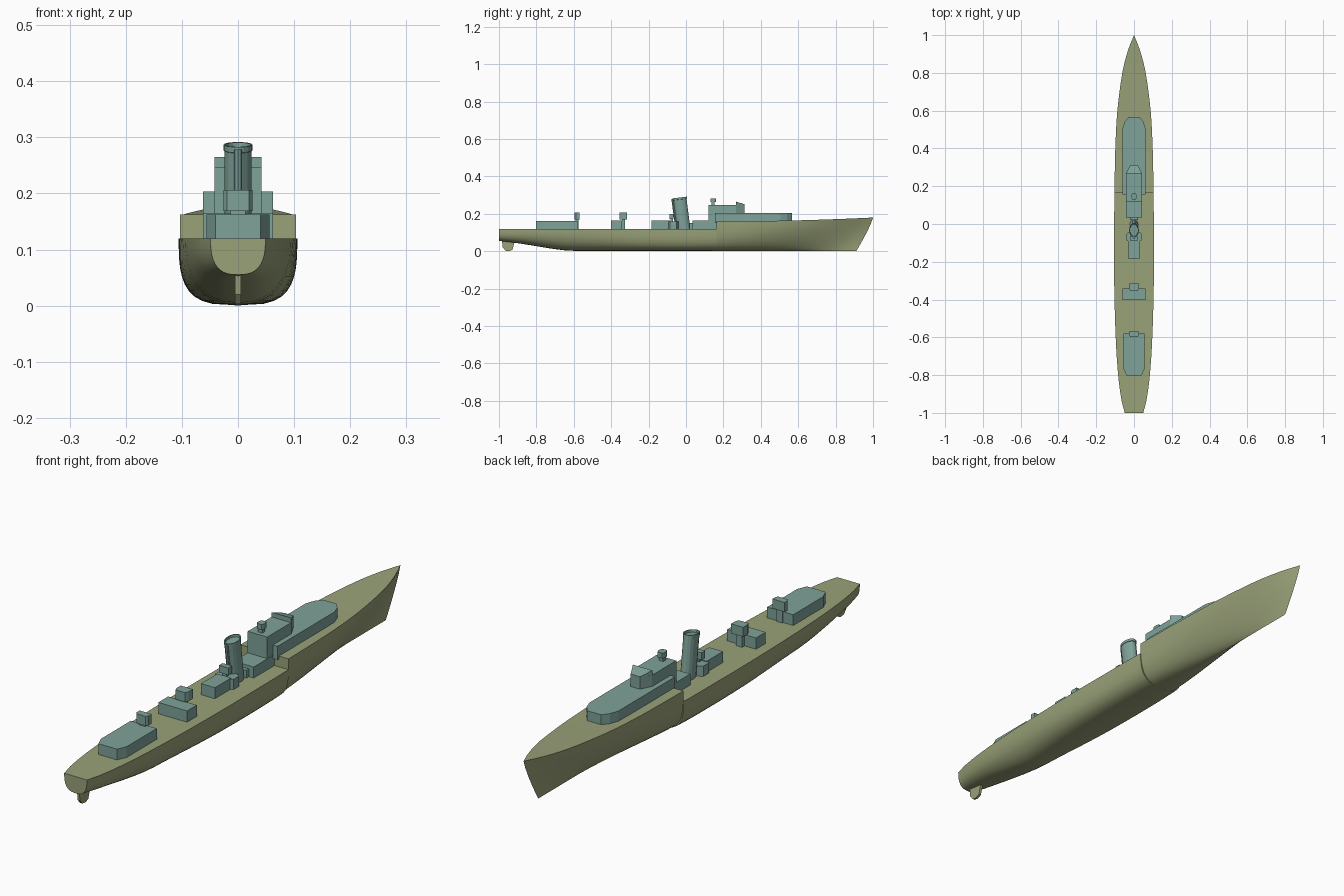
import bpy, bmesh, math

if "Cube" in bpy.data.objects:
    bpy.data.objects.remove(bpy.data.objects["Cube"])

def material(name, rgb):
    m = bpy.data.materials.new(name)
    m.diffuse_color = (*rgb, 1)
    m.use_nodes = True
    m.node_tree.nodes["Principled BSDF"].inputs["Base Color"].default_value = m.diffuse_color
    return m

OLIVE = material("olive_paint", (0.32, 0.36, 0.19))
TEAL = material("teal_paint", (0.21, 0.36, 0.32))

def finish(name, bm, mat, smooth=False):
    bmesh.ops.remove_doubles(bm, verts=bm.verts, dist=0.0002)
    bmesh.ops.recalc_face_normals(bm, faces=bm.faces)
    me = bpy.data.meshes.new(name)
    bm.to_mesh(me)
    bm.free()
    me.materials.append(mat)
    ob = bpy.data.objects.new(name, me)
    bpy.context.collection.objects.link(ob)
    if smooth:
        bpy.ops.object.select_all(action='DESELECT')
        ob.select_set(True)
        bpy.context.view_layer.objects.active = ob
        bpy.ops.object.shade_smooth_by_angle(angle=math.radians(32))
    return ob

def loft(bm, rings, cap=True):
    vs = [[bm.verts.new(p) for p in r] for r in rings]
    n = len(vs[0])
    for a, b in zip(vs, vs[1:]):
        for i in range(n):
            j = (i + 1) % n
            bm.faces.new((a[i], a[j], b[j], b[i]))
    if cap:
        bm.faces.new(vs[0])
        bm.faces.new(vs[-1])

def house(name, half, z0, z1, slope=None):
    """Prism from the right half of its plan outline, mirrored in x."""
    plan = half + [(-x, y) for x, y in reversed(half) if x > 0]
    bm = bmesh.new()
    top = [(x, y, slope(y) if slope else z1) for x, y in plan]
    loft(bm, [[(x, y, z0) for x, y in plan], top])
    return finish(name, bm, TEAL)

def box(name, w, y0, y1, z0, z1):
    return house(name, [(w, y0), (w, y1)], z0, z1)

def curve(pts, s):
    """Smooth interpolation through (position, value) pairs."""
    for k in range(len(pts) - 1):
        (a, va), (b, vb) = pts[k], pts[k + 1]
        if s <= b:
            f = (s - a) / (b - a)
            def tan(i):
                i0, i1 = max(i - 1, 0), min(i + 1, len(pts) - 1)
                return (pts[i1][1] - pts[i0][1]) / (pts[i1][0] - pts[i0][0]) * (b - a)
            return ((2*f**3 - 3*f*f + 1) * va + (f**3 - 2*f*f + f) * tan(k)
                    + (3*f*f - 2*f**3) * vb + (f**3 - f*f) * tan(k + 1))
    return pts[-1][1]

# Hull: half beam, keel height and section fullness along the length
BEAM = [(-1, .049), (-.93, .067), (-.8, .084), (-.6, .097), (-.3, .105), (0, .105),
        (.2, .103), (.4, .099), (.6, .088), (.8, .062), (.9, .038), (.97, .013), (1, 0)]
KEEL = [(-1, .055), (-.9, .043), (-.65, .005), (-.5, .002), (0, .001), (.4, 0), (.7, 0), (1, 0)]
FULL = [(-1, 2.7), (-.6, 2.3), (-.2, 3.2), (.1, 3.2), (.4, 2.0), (.7, 1.25), (1, .8)]
STEP = 0.163

def section(s, forward):
    w, k, p = curve(BEAM, s), curve(KEEL, s), curve(FULL, s)
    deck = 0.162 + 0.018 * max(0, (s - .4) / .6) ** 1.6 if forward else 0.12
    zs = [k + (0.12 - k) * (i / 10) ** 1.7 for i in range(11)] + [(0.12 + deck) / 2, deck]
    half = []
    for z in zs:
        t = min(1, max(0, (z - k) / (deck - k)))
        x = max(0, w) * (1 - (1 - t) ** p) ** (1 / p)
        y = s - 0.09 * (1 - t) ** 1.2 * max(0, (s - .3) / .7) ** 1.5
        half.append((x, y, z))
    return half + [(-x, y, z) for x, y, z in reversed(half)]

aft = [-1 + (STEP + 1) * i / 20 for i in range(21)]
fore = [STEP + (1 - STEP) * i / 22 for i in range(23)]
bm = bmesh.new()
loft(bm, [section(s, False) for s in aft] + [section(s, True) for s in fore])
finish("hull", bm, OLIVE, True)

# Rudder under the stern
prof = [(-.985, .065), (-.98, .02), (-.965, .003), (-.945, 0), (-.928, .008), (-.915, .055)]
bm = bmesh.new()
loft(bm, [[(x, y, z) for y, z in prof] for x in (-.005, .005)])
finish("rudder", bm, OLIVE)

# Forward deckhouse and bridge
house("forward_deckhouse", [(.062, .155), (.062, .505), (.05, .54), (.03, .566)], .15, .203)
house("bridge", [(.042, .12), (.042, .268), (.02, .312)], .16, .247)
house("bridge_front_screen", [(.042, .267), (.02, .312)], .24, .265,
      lambda y: .265 - (y - .267) * .3)
box("midship_house", .043, .035, .165, .115, .163)
box("midship_house_step", .022, .02, .05, .115, .15)

# Director on the bridge roof
box("director_post", .009, .137, .153, .24, .262)
house("director_head", [(.01, .13), (.014, .138), (.014, .152), (.01, .161)], .262, .283)

# Raked funnel with a lip and recessed top
def oval(cy, z, k, tilt=0.0):
    pts = []
    for i in range(16):
        a = math.tau * i / 16
        y = .037 * k * math.sin(a)
        pts.append((.025 * k * math.cos(a), cy + y, z + tilt * y))
    return pts

bm = bmesh.new()
loft(bm, [oval(-.012, .115, .97), oval(-.033, .276, .97, .12), oval(-.033, .277, 1.03, .12),
          oval(-.034, .287, 1.03, .12), oval(-.034, .287, .9, .12), oval(-.033, .278, .86, .12)])
finish("funnel", bm, TEAL)
bm = bmesh.new()
loft(bm, [[(.007 * math.cos(i * math.tau / 8), cy + .007 * math.sin(i * math.tau / 8), z)
           for i in range(8)] for cy, z in ((-.05, .12), (-.071, .278))])
finish("steam_pipe", bm, TEAL)

# House and platform abaft the funnel
box("engine_house", .03, -.185, -.085, .115, .163)
house("engine_house_wing", [(.022, -.1), (.04, -.085), (.04, -.05), (.022, -.04)], .115, .16)
box("searchlight_post", .008, -.083, -.07, .15, .175)
box("searchlight_platform", .02, -.088, -.066, .172, .2)

# Aft houses, each with a gun tub at the forward end
box("gun_house", .062, -.402, -.342, .115, .164)
house("aft_deckhouse", [(.04, -.802), (.056, -.765), (.056, -.58)], .115, .162)
for name, y, d in (("middle", -.335, .02), ("aft", -.583, .014)):
    box(name + "_tub_post", .013, y - .008, y + .008, .115, .175)
    house(name + "_gun_tub", [(.02, y - d), (.026, y - d * .4), (.026, y + d)], .169, .206)
